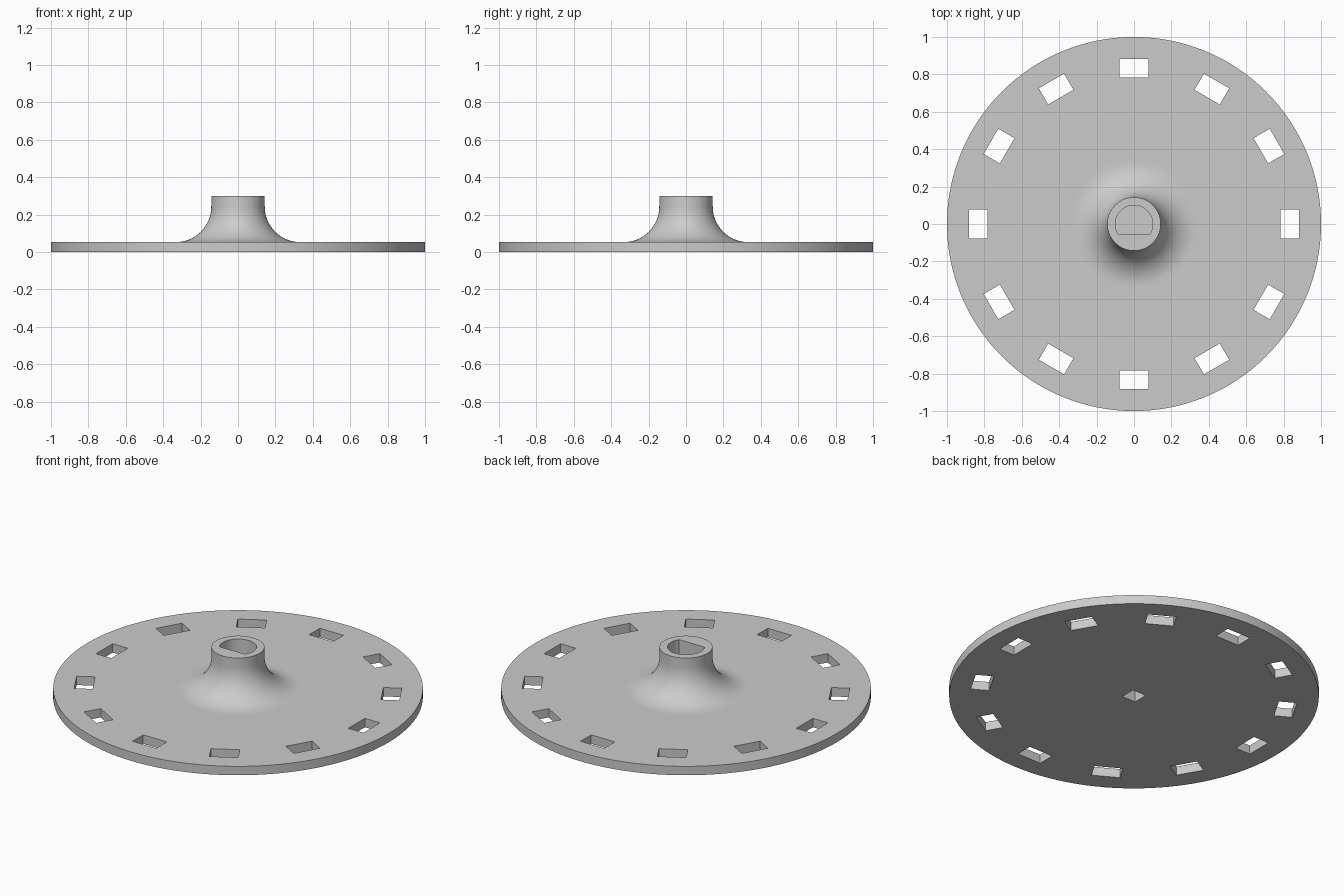
import bpy, bmesh, math
from mathutils import Matrix, Vector

if "Cube" in bpy.data.objects:
    bpy.data.objects.remove(bpy.data.objects["Cube"])

SEGMENTS = 128
PLATE_TOP, HUB_TOP = 0.053, 0.30
HUB_R, FILLET = 0.143, 0.19
BORE_R, BORE_FLAT, BORE_FLOOR = 0.10, -0.055, 0.12
SLOT_RING, SLOT_COUNT = 0.833, 12

grey = bpy.data.materials.new("light grey plastic")
grey.use_nodes = True
grey.diffuse_color = (0.6, 0.6, 0.6, 1)
grey.node_tree.nodes["Principled BSDF"].inputs["Base Color"].default_value = (0.6, 0.6, 0.6, 1)


def make_object(name, bm):
    bmesh.ops.recalc_face_normals(bm, faces=bm.faces)
    mesh = bpy.data.meshes.new(name)
    bm.to_mesh(mesh)
    bm.free()
    mesh.materials.append(grey)
    obj = bpy.data.objects.new(name, mesh)
    bpy.context.collection.objects.link(obj)
    return obj


def add_box(bm, size, matrix):
    bmesh.ops.create_cube(bm, size=1, matrix=matrix @ Matrix.Diagonal((*size, 1)))


# Slotted disc with a flared hub, turned from one profile
profile = [(0, 0), (1, 0), (1, PLATE_TOP), (HUB_R + FILLET + 0.02, PLATE_TOP)]
for i in range(17):
    a = math.radians(270 - 90 * i / 16)
    profile.append((HUB_R + FILLET + FILLET * math.cos(a),
                    PLATE_TOP + FILLET + FILLET * math.sin(a)))
profile += [(HUB_R, HUB_TOP), (0, HUB_TOP)]

bm = bmesh.new()
verts = [bm.verts.new((r, 0, z)) for r, z in profile]
edges = [bm.edges.new(pair) for pair in zip(verts, verts[1:])]
bmesh.ops.spin(bm, geom=verts + edges, cent=(0, 0, 0), axis=(0, 0, 1),
               angle=2 * math.pi, steps=SEGMENTS, use_duplicate=False)
bmesh.ops.remove_doubles(bm, verts=bm.verts, dist=0.0001)
bmesh.ops.dissolve_degenerate(bm, edges=bm.edges, dist=0.0001)
disc = make_object("slotted_disc_with_hub", bm)

# Cutter: ring of slots, square pocket underneath and D-shaped shaft bore
bm = bmesh.new()
for i in range(SLOT_COUNT):
    turn = Matrix.Rotation(2 * math.pi * i / SLOT_COUNT, 4, 'Z')
    add_box(bm, (0.10, 0.156, 0.3), turn @ Matrix.Translation((SLOT_RING, 0, 0)))
add_box(bm, (0.09, 0.09, 0.16), Matrix.Identity(4))

start = math.asin(BORE_FLAT / BORE_R)
sweep = math.pi - 2 * start
outline = []
for i in range(49):
    a = start + sweep * i / 48
    outline.append(bm.verts.new((BORE_R * math.cos(a), BORE_R * math.sin(a), BORE_FLOOR)))
floor = bm.faces.new(outline)
wall = bmesh.ops.extrude_face_region(bm, geom=[floor], use_keep_orig=True)
top = [v for v in wall["geom"] if isinstance(v, bmesh.types.BMVert)]
bmesh.ops.translate(bm, verts=top, vec=Vector((0, 0, 0.4)))
cutter = make_object("slot_and_bore_cutter", bm)
cutter.hide_render = True

# Cut the openings, then keep the crisp edges sharp
cut = disc.modifiers.new("openings", 'BOOLEAN')
cut.operation = 'DIFFERENCE'
cut.solver = 'EXACT'
cut.object = cutter
bpy.ops.object.select_all(action='DESELECT')
disc.select_set(True)
bpy.context.view_layer.objects.active = disc
bpy.ops.object.modifier_apply(modifier=cut.name)
bpy.data.objects.remove(cutter)
bpy.ops.object.shade_smooth_by_angle(angle=math.radians(30))
